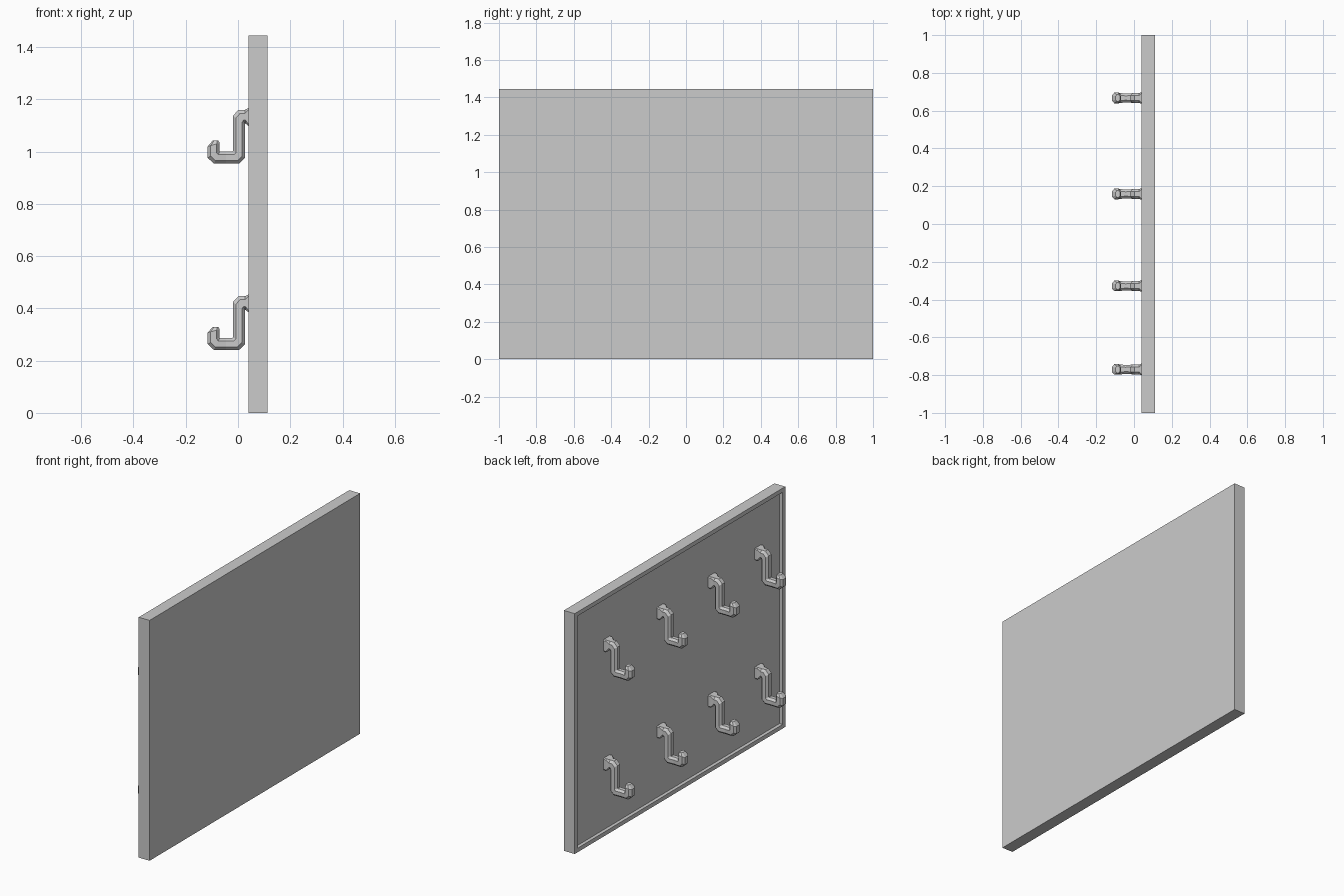
import bpy, bmesh

if "Cube" in bpy.data.objects:
    bpy.data.objects.remove(bpy.data.objects["Cube"])


def finish(bm, name):
    bmesh.ops.recalc_face_normals(bm, faces=bm.faces)
    mesh = bpy.data.meshes.new(name)
    bm.to_mesh(mesh)
    bm.free()
    obj = bpy.data.objects.new(name, mesh)
    bpy.context.collection.objects.link(obj)
    return obj


# Board with a shallow recessed panel on the hook side
H = 1.445
bm = bmesh.new()
bmesh.ops.create_cube(bm, size=1)
for v in bm.verts:
    v.co = (0.076 + v.co.x * 0.072, v.co.y * 2, H / 2 + v.co.z * H)
bm.normal_update()
panel = min(bm.faces, key=lambda f: f.normal.x)
bmesh.ops.inset_region(bm, faces=[panel], thickness=0.035)
extruded = bmesh.ops.inset_region(bm, faces=[panel], thickness=0.0005)
for v in panel.verts:
    v.co.x += 0.02
finish(bm, "board")

# Hook side profile: (left x, z), (right x, z), half width, corner chamfer
RINGS = [
    ((0.061, 1.096), (0.061, 1.168), 0.032, 0.08),
    ((0.043, 1.096), (0.043, 1.168), 0.032, 0.08),
    ((0.029, 1.107), (0.027, 1.160), 0.026, 0.25),
    ((0.027, 1.107), (0.002, 1.160), 0.026, 0.25),
    ((0.027, 1.103), (-0.020, 1.137), 0.026, 0.25),
    ((0.027, 0.976), (-0.020, 1.002), 0.026, 0.25),
    ((0.004, 0.954), (-0.022, 1.000), 0.025, 0.25),
    ((-0.045, 0.954), (-0.045, 1.000), 0.023, 0.25),
    ((-0.092, 0.954), (-0.070, 1.000), 0.027, 0.25),
    ((-0.116, 0.976), (-0.070, 1.002), 0.028, 0.25),
    ((-0.116, 1.020), (-0.070, 1.033), 0.028, 0.25),
    ((-0.097, 1.042), (-0.075, 1.042), 0.018, 0.25),
]


# Octagonal bar swept through the rings
def hook_mesh():
    bm = bmesh.new()
    loops = []
    for a, b, h, c in RINGS:
        k = 1 - 2 * c
        section = [(0, -k), (c, -1), (1 - c, -1), (1, -k),
                   (1, k), (1 - c, 1), (c, 1), (0, k)]
        loops.append([bm.verts.new((a[0] + (b[0] - a[0]) * t, y * h,
                                    a[1] + (b[1] - a[1]) * t)) for t, y in section])
    for p, q in zip(loops, loops[1:]):
        for i in range(8):
            j = (i + 1) % 8
            bm.faces.new((p[i], p[j], q[j], q[i]))
    bm.faces.new(loops[0])
    bm.faces.new(loops[-1])
    return bm


# Two rows of four hooks sharing one mesh
first = finish(hook_mesh(), "hook")
for row, z in enumerate((0, -0.713)):
    for col, y in enumerate((0.667, 0.159, -0.328, -0.77)):
        obj = first if row == col == 0 else bpy.data.objects.new("hook", first.data)
        if obj is not first:
            bpy.context.collection.objects.link(obj)
        obj.location = (0, y, z)
